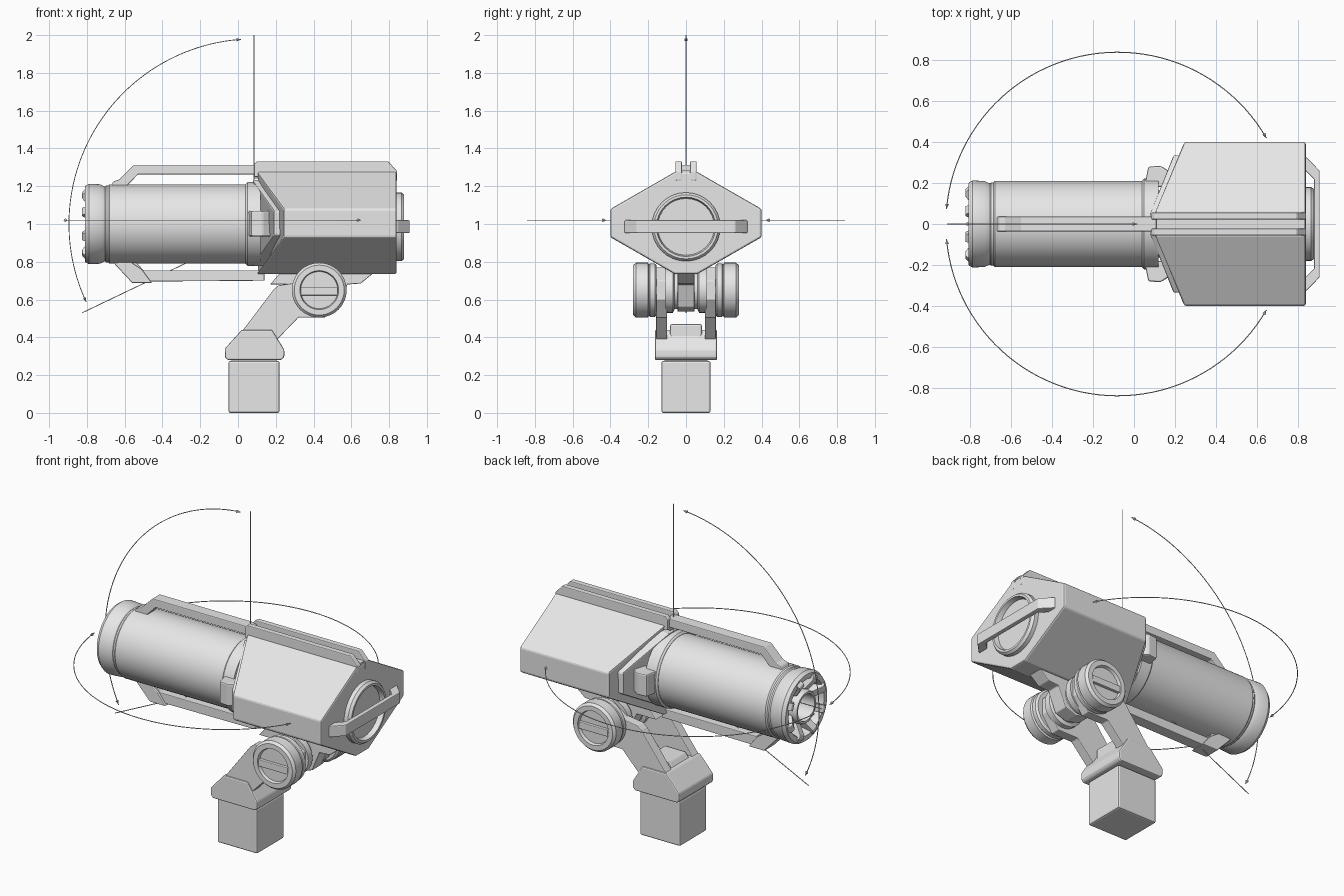
import bpy, bmesh, math
from mathutils import Vector, Matrix

if "Cube" in bpy.data.objects:
    bpy.data.objects.remove(bpy.data.objects["Cube"])

grey = bpy.data.materials.new("light_grey")
grey.diffuse_color = (0.8, 0.8, 0.8, 1)
grey.use_nodes = True
grey.node_tree.nodes["Principled BSDF"].inputs["Base Color"].default_value = grey.diffuse_color


def finish(name, bm, bevel=0.0, smooth=False, loc=(0, 0, 0)):
    bmesh.ops.remove_doubles(bm, verts=bm.verts, dist=1e-5)
    bmesh.ops.recalc_face_normals(bm, faces=bm.faces)
    me = bpy.data.meshes.new(name)
    bm.to_mesh(me)
    bm.free()
    ob = bpy.data.objects.new(name, me)
    ob.location = loc
    bpy.context.collection.objects.link(ob)
    me.materials.append(grey)
    if bevel:
        m = ob.modifiers.new("bevel", 'BEVEL')
        m.width, m.segments, m.limit_method = bevel, 2, 'ANGLE'
    if smooth:
        bpy.ops.object.select_all(action='DESELECT')
        ob.select_set(True)
        bpy.context.view_layer.objects.active = ob
        bpy.ops.object.shade_smooth_by_angle(angle=math.radians(30))
    return ob


def loft(name, ring_a, ring_b, bevel=0.0, loc=(0, 0, 0)):
    """Solid between two matching outlines."""
    bm = bmesh.new()
    a = [bm.verts.new(p) for p in ring_a]
    b = [bm.verts.new(p) for p in ring_b]
    n = len(a)
    bm.faces.new(a)
    bm.faces.new(b[::-1])
    for i in range(n):
        bm.faces.new((a[i], b[i], b[(i + 1) % n], a[(i + 1) % n]))
    return finish(name, bm, bevel, loc=loc)


def side(name, pts, y0, y1, bevel=0.0, loc=(0, 0, 0)):
    """Side (x, z) outline extruded along y."""
    return loft(name, [(x, y0, z) for x, z in pts], [(x, y1, z) for x, z in pts], bevel, loc)


def box(name, x0, x1, y0, y1, z0, z1, bevel=0.0):
    return side(name, [(x0, z0), (x1, z0), (x1, z1), (x0, z1)], y0, y1, bevel)


def lathe(name, prof, axis, loc, seg=48):
    """(distance along axis, radius) profile spun about the x or y axis."""
    bm = bmesh.new()
    rings = []
    for d, r in prof:
        ring = []
        for i in range(seg):
            t = 2 * math.pi * i / seg
            c, s = r * math.cos(t), r * math.sin(t)
            ring.append(bm.verts.new((d, c, s) if axis == 'X' else (c, d, s)))
        rings.append(ring)
    for a, b in zip(rings, rings[1:]):
        for i in range(seg):
            j = (i + 1) % seg
            bm.faces.new((a[i], a[j], b[j], b[i]))
    bmesh.ops.dissolve_degenerate(bm, dist=1e-6, edges=bm.edges)
    return finish(name, bm, smooth=True, loc=loc)


def wire(name, pts, radius=0.0025):
    cu = bpy.data.curves.new(name, 'CURVE')
    cu.dimensions, cu.bevel_depth, cu.bevel_resolution = '3D', radius, 1
    sp = cu.splines.new('POLY')
    sp.points.add(len(pts) - 1)
    for p, co in zip(sp.points, pts):
        p.co = (*co, 1)
    ob = bpy.data.objects.new(name, cu)
    bpy.context.collection.objects.link(ob)
    cu.materials.append(grey)
    bpy.ops.object.select_all(action='DESELECT')
    ob.select_set(True)
    bpy.context.view_layer.objects.active = ob
    bpy.ops.object.convert(target='MESH')


def arrow(name, tip, toward):
    d = Vector(toward).normalized()
    bm = bmesh.new()
    m = Matrix.Translation(Vector(tip) - d * 0.012) @ d.to_track_quat('Z', 'Y').to_matrix().to_4x4()
    bmesh.ops.create_cone(bm, cap_ends=True, segments=8, radius1=0.009, radius2=0, depth=0.025, matrix=m)
    finish(name, bm)


# Pedestal and collar
box("pedestal", -0.05, 0.22, -0.13, 0.13, 0, 0.275, 0.01)
box("pedestal_neck", -0.035, 0.205, -0.115, 0.115, 0.26, 0.3)
side("collar", [(-0.055, 0.28), (0.23, 0.28), (0.245, 0.295), (0.245, 0.335), (0.18, 0.44),
                (0.02, 0.44), (-0.07, 0.34), (-0.07, 0.295)], -0.165, 0.165, 0.008)
side("arm_brace", [(-0.01, 0.38), (0.2, 0.38), (0.2, 0.47), (0.06, 0.47)], -0.085, 0.085, 0.01)

# Arms, pivot wheels and slot bars on both sides
for s, tag in ((-1, "front"), (1, "back")):
    side("arm_" + tag, [(0.02, 0.43), (0.19, 0.655), (0.215, 0.675), (0.32, 0.69), (0.43, 0.77), (0.53, 0.7),
                        (0.53, 0.6), (0.46, 0.505), (0.32, 0.505), (0.19, 0.37)],
         s * 0.1, s * 0.158, 0.004)
    lathe("pivot_wheel_" + tag,
          [(s * y, r) for y, r in [(0.155, 0), (0.155, 0.13), (0.165, 0.142), (0.19, 0.142), (0.196, 0.136),
                                   (0.202, 0.145), (0.265, 0.145), (0.28, 0.132), (0.28, 0.103),
                                   (0.262, 0.098), (0.262, 0)]], 'Y', (0.43, 0, 0.65))
    bar = box("wheel_slot_bar_" + tag, 0.332, 0.528, s * 0.25, s * 0.279, 0.622, 0.664, 0.004)
lathe("pivot_hub", [(-0.11, 0), (-0.11, 0.12), (-0.07, 0.12), (-0.06, 0.1), (0.06, 0.1),
                    (0.07, 0.12), (0.11, 0.12), (0.11, 0)], 'Y', (0.43, 0, 0.65))
side("pivot_bracket", [(0.17, 0.68), (0.23, 0.75), (0.73, 0.75), (0.65, 0.685), (0.58, 0.68), (0.53, 0.56),
                       (0.45, 0.535), (0.36, 0.56), (0.3, 0.68)], -0.045, 0.045, 0.005)

# Faceted housing with swept front, plus the smaller front frame inside it
half = [(0.06, 1.275), (0.4, 1.08), (0.4, 0.93), (0.06, 0.735)]
outline = half + [(-y, z) for y, z in half[::-1]]


def housing(name, scale, front, back, bevel):
    pts = [(y * scale, 1.005 + (z - 1.005) * scale) for y, z in outline]
    loft(name, [(front + max(0, abs(y) - 0.06) * 0.43, y, z) for y, z in pts],
         [(back, y, z) for y, z in pts], bevel)


housing("housing", 1.0, 0.1, 0.84, 0.01)
housing("housing_front_frame", 0.84, 0.075, 0.4, 0.008)
for s, tag in ((-1, "front"), (1, "back")):
    loft("side_lug_" + tag,
         [(x, s * y, 0.935) for x, y in [(0.05, 0.18), (0.07, 0.28), (0.13, 0.285), (0.2, 0.24), (0.2, 0.18)]],
         [(x, s * y, 1.07) for x, y in [(0.05, 0.18), (0.07, 0.28), (0.13, 0.285), (0.2, 0.24), (0.2, 0.18)]],
         0.008)

# Rear cap and grab handle
lathe("rear_cap", [(0.82, 0), (0.82, 0.182), (0.865, 0.182), (0.88, 0.17), (0.88, 0.157), (0.85, 0.15), (0.85, 0)],
      'X', (0, 0, 0.985), 32)
handle = [(0.83, 0.325), (0.845, 0.325), (0.908, 0.26), (0.908, -0.26), (0.845, -0.325), (0.83, -0.325),
          (0.83, -0.27), (0.88, -0.22), (0.88, 0.22), (0.83, 0.27)]
loft("rear_handle", [(x, y, 0.952) for x, y in handle], [(x, y, 1.02) for x, y in handle], 0.005)

# Barrel with stepped muzzle, inner tube and ring of teeth
lathe("barrel", [(0.06, 0), (0.06, 0.21), (-0.68, 0.21), (-0.688, 0.203), (-0.698, 0.203), (-0.705, 0.198),
                 (-0.73, 0.21), (-0.79, 0.213), (-0.81, 0.2), (-0.81, 0.17), (-0.74, 0.15), (-0.74, 0.1),
                 (-0.8, 0.098), (-0.81, 0.092), (-0.81, 0.08), (-0.6, 0.075), (-0.6, 0)], 'X', (0, 0, 1.0), 64)
lathe("barrel_flange", [(0.04, 0), (0.04, 0.212), (0.05, 0.222), (0.12, 0.222), (0.12, 0)], 'X', (0, 0, 1.0), 64)
for i in range(8):
    t = side("muzzle_tooth", [(-0.73, 0.09), (-0.785, 0.1), (-0.825, 0.155), (-0.825, 0.175), (-0.805, 0.195),
                              (-0.73, 0.18)], -0.022, 0.022, 0.003, (0, 0, 1.0))
    t.rotation_euler.x = math.pi * (i + 0.5) / 4

# Rails above and below the barrel
side("top_rail", [(-0.68, 1.19), (-0.66, 1.225), (-0.63, 1.235), (-0.55, 1.313), (0.11, 1.313),
                  (0.11, 1.262), (-0.53, 1.262), (-0.6, 1.19)], -0.036, 0.036, 0.005)
side("bottom_rail", [(-0.66, 0.82), (-0.56, 0.695), (0.14, 0.7), (0.14, 0.755), (-0.5, 0.755), (-0.56, 0.82)],
     -0.035, 0.035, 0.004)
side("bottom_rail_foot", [(-0.66, 0.795), (-0.56, 0.688), (-0.455, 0.688), (-0.51, 0.76), (-0.57, 0.8)],
     -0.05, 0.05, 0.005)
for s, tag in ((-1, "front"), (1, "back")):
    side("housing_rail_" + tag, [(0.085, 1.25), (0.085, 1.315), (0.1, 1.332), (0.795, 1.332), (0.842, 1.28),
                                 (0.842, 1.23)], s * 0.022, s * 0.056, 0.005)
box("housing_rail_floor", 0.085, 0.835, -0.03, 0.03, 1.24, 1.283)

# Thin motion guides: swing arcs, elevation arc and limit lines
for s, tag in ((-1, "front"), (1, "back")):
    pts = [(-0.08 + 0.84 * math.cos(a), s * 0.84 * math.sin(a), 1.02)
           for a in (math.radians(30 + 145 * i / 48) for i in range(49))]
    wire("swing_arc_" + tag, pts)
    arrow("swing_arrow_" + tag, pts[0], Vector(pts[0]) - Vector(pts[1]))
    arrow("swing_end_arrow_" + tag, pts[-1], Vector(pts[-1]) - Vector(pts[-2]))
pts = [(0.085 + 0.98 * math.cos(a), 0, 1.0 + 0.98 * math.sin(a))
       for a in (math.radians(94 + 111 * i / 48) for i in range(49))]
wire("elevation_arc", pts)
arrow("elevation_top_arrow", pts[0], Vector(pts[0]) - Vector(pts[1]))
arrow("elevation_low_arrow", pts[-1], Vector(pts[-1]) - Vector(pts[-2]))
wire("vertical_limit_line", [(0.085, 0, 1.0), (0.085, 0, 2.0)])
wire("lower_limit_line", [(-0.825, 0, 0.53), (0.085, 0, 0.965)])
wire("centre_line", [(-0.915, 0, 1.02), (0.0, 0, 1.02)])
